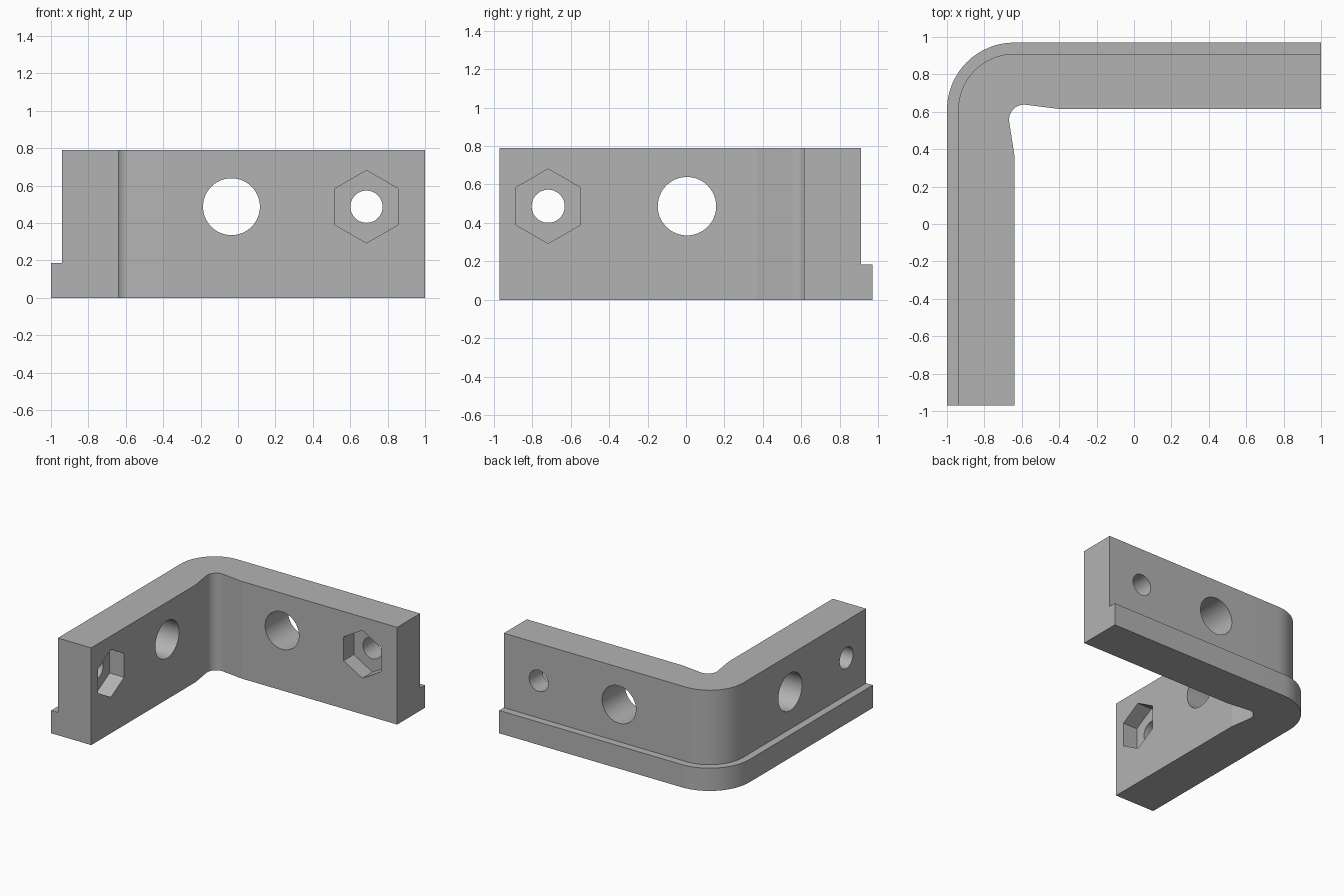
import bpy, bmesh
from math import radians, cos, sin, pi
from mathutils import Matrix, Vector

default = bpy.data.objects.get("Cube")
if default:
    bpy.data.objects.remove(default, do_unlink=True)

HEIGHT, LIP_HEIGHT, LIP = 0.79, 0.185, 0.06
HOLE_Z = 0.487
STEPS = 16

grey = bpy.data.materials.new("plain grey")
grey.use_nodes = True
colour = (0.45, 0.45, 0.45, 1)
grey.diffuse_color = colour
grey.node_tree.nodes["Principled BSDF"].inputs["Base Color"].default_value = colour


def add_object(name, bm):
    bmesh.ops.recalc_face_normals(bm, faces=bm.faces)
    mesh = bpy.data.meshes.new(name)
    bm.to_mesh(mesh)
    bm.free()
    obj = bpy.data.objects.new(name, mesh)
    bpy.context.collection.objects.link(obj)
    mesh.materials.append(grey)
    return obj


def arc(cx, cy, r, start, end):
    angles = [radians(start + (end - start) * i / STEPS) for i in range(STEPS + 1)]
    return [(cx + r * cos(a), cy + r * sin(a)) for a in angles]


def outer_path(inset):
    x, y = inset - 1, 0.97 - inset
    return [(x, -0.97), (x, 0.37), *arc(-0.64, 0.61, 0.36 - inset, 180, 90),
            (-0.40, y), (1, y)]


# Corner bracket: a stepped section swept round the rounded corner,
# with a relieved fillet on the inside
lip_path, wall_path = outer_path(0), outer_path(LIP)
inner_path = [(-0.64, -0.97), (-0.64, 0.37), *arc(-0.588, 0.558, 0.08, 188, 82),
              (-0.40, 0.615), (1, 0.615)]
bm = bmesh.new()
sections = []
for lip, wall, inner in zip(lip_path, wall_path, inner_path):
    section = [(lip, 0), (lip, LIP_HEIGHT), (wall, LIP_HEIGHT),
               (wall, HEIGHT), (inner, HEIGHT), (inner, 0)]
    sections.append([bm.verts.new((*p, z)) for p, z in section])
for a, b in zip(sections, sections[1:]):
    for i in range(6):
        j = (i + 1) % 6
        bm.faces.new((a[i], a[j], b[j], b[i]))
bm.faces.new(sections[0])
bm.faces.new(sections[-1])
bracket = add_object("corner_bracket", bm)


# Bolt holes and hexagonal nut pockets, one set in each arm
def cutter(name, centre, direction, radius, depth, sides):
    bm = bmesh.new()
    spin = Matrix.Rotation(pi / 2, 4, "Z") if sides == 6 else Matrix()
    bmesh.ops.create_cone(bm, cap_ends=True, segments=sides, radius1=radius,
                          radius2=radius, depth=depth, matrix=spin)
    # Point a corner of the prism upwards
    up = Vector((0, 0, 1))
    side = up.cross(direction)
    turn = Matrix((side, up, direction)).transposed().to_4x4()
    corner = max((turn @ v.co).z for v in bm.verts)
    if sides == 6 and corner < radius * 0.99:
        turn = turn @ Matrix.Rotation(pi / 6, 4, "Z")
    bmesh.ops.transform(bm, matrix=Matrix.Translation(centre) @ turn, verts=bm.verts)
    obj = add_object(name, bm)
    obj.hide_render = True
    return obj


along_x, along_y = Vector((1, 0, 0)), Vector((0, 1, 0))
cutters = []
POCKET = 0.13
for arm, direction, place in (
        ("back", along_y, lambda along, across: (along, 0.615 + across, HOLE_Z)),
        ("side", along_x, lambda along, across: (-0.64 - across, -along - 0.03, HOLE_Z))):
    cutters += [
        cutter(arm + "_large_hole", place(-0.035, 0.15), direction, 0.152, 0.8, 64),
        cutter(arm + "_bolt_hole", place(0.687, 0.15), direction, 0.086, 0.8, 64),
        cutter(arm + "_nut_pocket", place(0.687, POCKET - 0.2), direction, 0.194, 0.4, 6),
    ]

bpy.ops.object.select_all(action="DESELECT")
bpy.context.view_layer.objects.active = bracket
bracket.select_set(True)
for tool in cutters:
    cut = bracket.modifiers.new(tool.name, "BOOLEAN")
    cut.operation, cut.solver, cut.object = "DIFFERENCE", "EXACT", tool
    bpy.ops.object.modifier_apply(modifier=cut.name)
for tool in cutters:
    bpy.data.objects.remove(tool, do_unlink=True)

bpy.ops.object.shade_smooth_by_angle(angle=radians(7))
